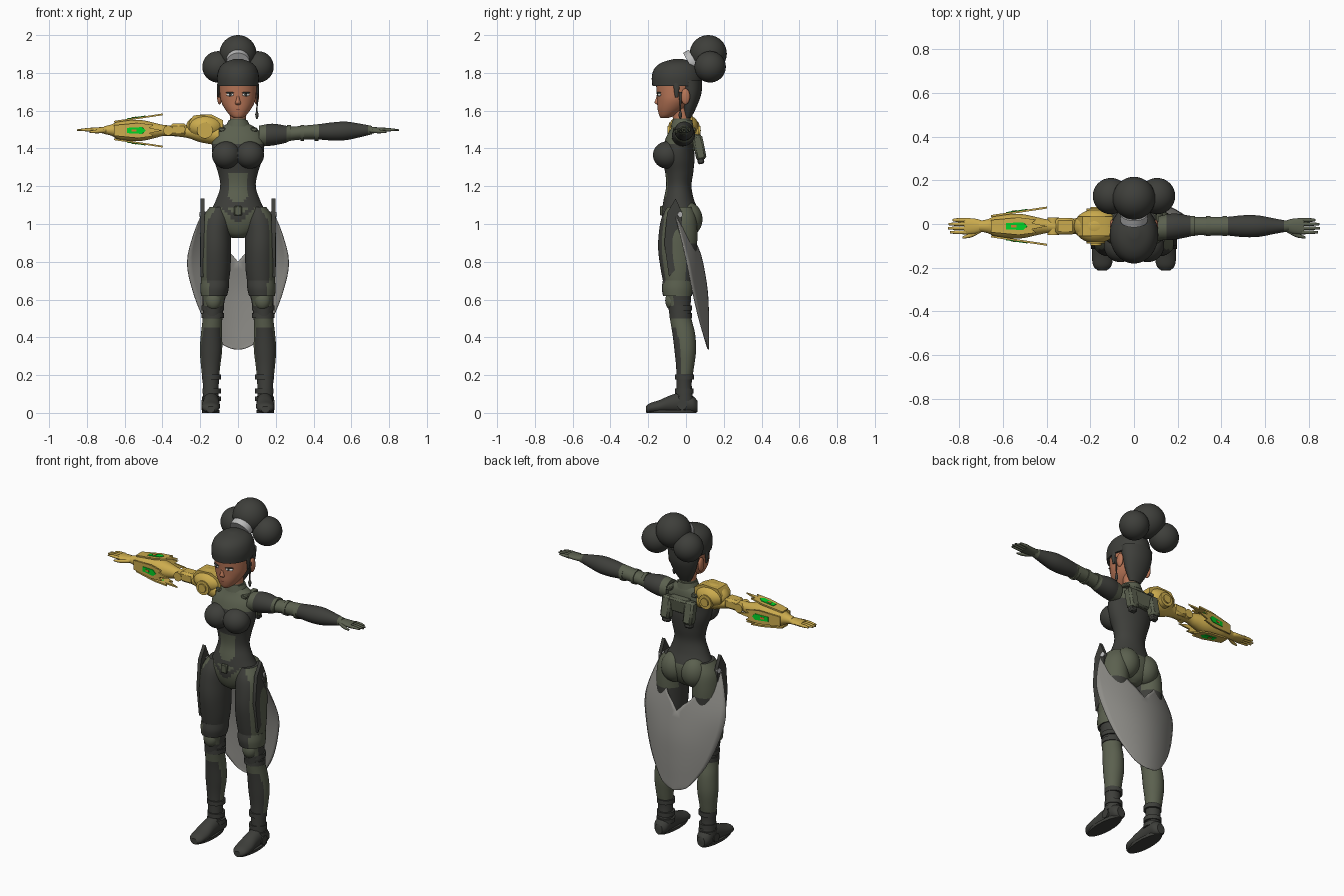
import bpy, bmesh, math
from mathutils import Matrix, Vector

cube = bpy.data.objects.get("Cube")
if cube:
    bpy.data.objects.remove(cube)


def paint(name, r, g, b):
    m = bpy.data.materials.new(name)
    m.use_nodes = True
    m.diffuse_color = (r, g, b, 1)
    m.node_tree.nodes["Principled BSDF"].inputs["Base Color"].default_value = (r, g, b, 1)
    return m


DARK = paint("charcoal", .048, .049, .043)
OLIVE = paint("olive grey", .105, .118, .078)
GOLD = paint("gold", .6, .41, .075)
SKIN = paint("brown skin", .48, .18, .095)
GREEN = paint("glow green", 0, .65, .02)
CLOTH = paint("cloth grey", .27, .265, .245)
SILVER = paint("silver", .5, .5, .5)
LIP = paint("lip brown", .24, .07, .045)
WHITE = paint("eye white", .75, .75, .72)
ORANGE = paint("orange", .7, .2, .03)


def finish(bm, name, mats, rule=None, mirror=False, matrix=None):
    """Turn a bmesh into a smooth-shaded object, coloured by a rule on centre and normal."""
    if matrix:
        bm.transform(matrix)
    bmesh.ops.recalc_face_normals(bm, faces=bm.faces)
    bm.normal_update()
    for f in bm.faces:
        f.smooth = True
        if rule:
            f.material_index = int(bool(rule(f.calc_center_median(), f.normal)))
    me = bpy.data.meshes.new(name)
    bm.to_mesh(me)
    bm.free()
    me.set_sharp_from_angle(angle=math.radians(40))
    for m in mats:
        me.materials.append(m)
    ob = bpy.data.objects.new(name, me)
    bpy.context.scene.collection.objects.link(ob)
    if mirror:
        ob.modifiers.new("mirror", "MIRROR")
    return ob


def flow(rings, steps):
    """Catmull-Rom interpolation between rings."""
    out = []
    for i in range(len(rings) - 1):
        a, b, c, d = (rings[min(max(k, 0), len(rings) - 1)] for k in range(i - 1, i + 3))
        for s in range(steps):
            t = s / steps
            out.append([q + t / 2 * (r - p + t * (2 * p - 5 * q + 4 * r - w + t * (3 * (q - r) + w - p)))
                        for p, q, r, w in zip(a, b, c, d)])
    return out + [rings[-1]]


def loft(name, axis, rings, *mats, rule=None, mirror=False, steps=5, n=32):
    """Skin elliptical rings (position, centre a, centre b, radius a, radius b) along an axis."""
    bm = bmesh.new()
    loops = []
    for t, a, b, ra, rb in flow(rings, steps):
        loop = []
        for k in range(n):
            ang = math.tau * k / n
            u, v = a + ra * math.cos(ang), b + rb * math.sin(ang)
            loop.append(bm.verts.new({"X": (t, u, v), "Y": (u, t, v), "Z": (u, v, t)}[axis]))
        loops.append(loop)
    for lo, hi in zip(loops, loops[1:]):
        for k in range(n):
            bm.faces.new((lo[k], lo[k - 1], hi[k - 1], hi[k]))
    bm.faces.new(loops[0])
    bm.faces.new(loops[-1])
    return finish(bm, name, mats, rule, mirror)


def ball(name, centre, radii, mat, mirror=False, turn=0):
    bm = bmesh.new()
    bmesh.ops.create_uvsphere(bm, u_segments=32, v_segments=20, radius=1)
    mtx = Matrix.Translation(centre) @ Matrix.Rotation(turn, 4, "Z") @ Matrix.Diagonal((*radii, 1))
    return finish(bm, name, [mat], mirror=mirror, matrix=mtx)


def disc(name, centre, direction, radius, depth, mat, mirror=False):
    bm = bmesh.new()
    bmesh.ops.create_cone(bm, cap_ends=True, segments=28, radius1=radius, radius2=radius, depth=depth)
    mtx = Matrix.Translation(centre) @ Vector(direction).to_track_quat("Z", "Y").to_matrix().to_4x4()
    return finish(bm, name, [mat], mirror=mirror, matrix=mtx)


def plate(name, points, depth, mat, matrix, mirror=False):
    """Flat outline extruded to a thin slab."""
    bm = bmesh.new()
    face = bm.faces.new([bm.verts.new((x, y, 0)) for x, y in points])
    new = bmesh.ops.extrude_face_region(bm, geom=[face])["geom"]
    bmesh.ops.translate(bm, vec=(0, 0, depth), verts=[v for v in new if isinstance(v, bmesh.types.BMVert)])
    return finish(bm, name, [mat], mirror=mirror, matrix=matrix)


def box(name, centre, size, mat, tilt=0, mirror=False):
    bm = bmesh.new()
    bmesh.ops.create_cube(bm, size=1)
    bm.transform(Matrix.Diagonal((*size, 1)))
    bmesh.ops.bevel(bm, geom=bm.edges[:], offset=min(size) * .2, segments=1, affect="EDGES")
    return finish(bm, name, [mat], mirror=mirror,
                  matrix=Matrix.Translation(centre) @ Matrix.Rotation(tilt, 4, "X"))


# Head and face
loft("face", "Z", [(1.56, 0, -.115, .018, .018), (1.575, 0, -.1, .042, .042), (1.61, 0, -.078, .07, .072),
                   (1.65, 0, -.063, .09, .089), (1.69, 0, -.055, .097, .1), (1.76, 0, -.05, .1, .11)], SKIN)
loft("nose", "Z", [(1.63, 0, -.14, .014, .01), (1.642, 0, -.148, .015, .018), (1.665, 0, -.145, .009, .014),
                   (1.695, 0, -.142, .006, .01)], SKIN, n=16)
ball("lips", (0, -.139, 1.607), (.02, .011, .009), LIP)
ball("eye", (.042, -.142, 1.685), (.021, .008, .009), WHITE, True, .4)
ball("iris", (.041, -.147, 1.685), (.008, .006, .008), DARK, True, .4)
ball("eyelid", (.043, -.144, 1.695), (.024, .009, .004), DARK, True, .4)
ball("ear", (.098, -.003, 1.675), (.013, .024, .042), SKIN, True)
loft("neck", "Z", [(1.49, 0, -.02, .055, .052), (1.54, 0, -.022, .044, .046), (1.64, 0, -.03, .045, .05)],
     OLIVE, SKIN, rule=lambda c, n: c.z > 1.55)

# Hair
loft("hair_cap", "Z", [(1.73, 0, -.048, .108, .13), (1.78, 0, -.048, .111, .133), (1.825, 0, -.046, .099, .12),
                       (1.855, 0, -.042, .07, .085), (1.873, 0, -.04, .02, .025)], DARK)
loft("nape_hair", "Z", [(1.56, 0, .008, .035, .018), (1.62, 0, .018, .068, .038), (1.69, 0, .025, .09, .056),
                        (1.76, 0, .02, .1, .066)], DARK)
ball("top_bun", (0, .118, 1.902), (.098, .098, .098), DARK)
ball("side_bun", (.106, .128, 1.832), (.083, .083, .083), DARK, True)
disc("hair_tie", (0, .03, 1.86), (0, .8, .45), .062, .035, SILVER)
loft("side_lock", "Z", [(1.67, .103, -.05, .004, .008), (1.71, .105, -.05, .007, .014),
                        (1.76, .102, -.05, .006, .02)], DARK, mirror=True, n=12)
loft("earring", "Z", [(1.555, .1, -.03, .004, .004), (1.58, .1, -.03, .009, .01), (1.605, .1, -.03, .004, .004),
                      (1.7, .104, -.03, .005, .008)], DARK, n=12)


# Torso
def torso_olive(c, n):
    w = abs(c.x)
    if c.z > 1.43:
        return True
    if n.y < 0 and 1.11 < c.z < 1.27:
        return w < .052 - max(0, 1.16 - c.z) * .5
    if n.y < 0:
        return c.z < 1.09 and abs(c.z - 1.02 - w * .9) > .018
    return c.z < 1.08


loft("torso", "Z", [(1.535, 0, -.02, .048, .048), (1.505, 0, -.02, .1, .06), (1.46, 0, -.03, .133, .075),
                    (1.4, 0, -.04, .138, .083), (1.34, 0, -.04, .128, .085), (1.27, 0, -.036, .105, .074),
                    (1.2, 0, -.038, .094, .067), (1.13, 0, -.038, .115, .08), (1.06, 0, -.03, .146, .098),
                    (1, 0, -.028, .145, .092), (.95, 0, -.03, .085, .07), (.925, 0, -.03, .03, .04)],
     DARK, OLIVE, rule=torso_olive, n=48)
ball("bust", (.062, -.1, 1.365), (.076, .075, .072), DARK, True)
ball("seat_muscle", (.066, .012, 1.025), (.076, .075, .09), OLIVE, True)
loft("collar", "Z", [(1.515, 0, -.02, .066, .06), (1.55, 0, -.02, .05, .052)], OLIVE)
box("belt_buckle", (0, -.128, 1.07), (.04, .02, .05), OLIVE)

# Back unit
box("back_block", (0, .055, 1.43), (.13, .05, .09), OLIVE, -.15)
box("back_thruster", (.075, .07, 1.405), (.06, .055, .13), OLIVE, .2, True)
box("thruster_nozzle", (.075, .078, 1.335), (.045, .035, .035), DARK, .2, True)
box("shoulder_strap", (.085, -.01, 1.5), (.035, .12, .02), OLIVE, 0, True)


# Legs
def leg_olive(c, n):
    if c.z > .66:
        return n.x > .1 and -.75 < n.y < .4 or (n.y > .4 and c.z > .9)
    if c.z > .57:
        return n.y < -.4
    if c.z > .5 or c.z < .2:
        return False
    return n.y > -.5 or c.z > .46


loft("leg", "Z", [(1.09, .105, -.035, .045, .065), (1.03, .113, -.038, .075, .092), (.95, .119, -.042, .081, .102),
                  (.86, .119, -.045, .082, .102), (.75, .12, -.042, .079, .09), (.65, .124, -.04, .067, .072),
                  (.58, .13, -.036, .057, .061), (.5, .135, -.028, .052, .057), (.42, .14, -.012, .056, .06),
                  (.33, .143, -.004, .059, .057), (.24, .145, -.005, .05, .047), (.15, .144, -.01, .042, .04),
                  (.04, .143, -.005, .042, .048)], DARK, OLIVE, rule=leg_olive, mirror=True, n=40)
loft("thigh_cuff", "Z", [(.62, .127, -.045, .069, .077), (.66, .124, -.045, .075, .083),
                         (.7, .122, -.042, .074, .081)], DARK, OLIVE, mirror=True,
     rule=lambda c, n: n.x > .5)
ball("knee_cap", (.13, -.075, .595), (.042, .035, .05), OLIVE, True)
for z, r in ((.555, .06), (.515, .059), (.19, .05), (.115, .049), (.075, .051)):
    loft("leg_band", "Z", [(z - .013, .14 if z < .3 else .133, -.028 if z > .3 else -.008, r, r),
                           (z + .013, .14 if z < .3 else .133, -.028 if z > .3 else -.008, r, r)],
         DARK, mirror=True, steps=1)
loft("foot", "Y", [(-.212, .145, .018, .022, .017), (-.19, .145, .026, .042, .026), (-.14, .144, .034, .049, .034),
                   (-.08, .143, .047, .045, .047), (-.02, .142, .054, .044, .054), (.035, .142, .045, .043, .045),
                   (.06, .142, .035, .025, .03)], DARK, mirror=True)
loft("sole", "Z", [(0, .144, -.077, .046, .132), (.016, .144, -.077, .047, .135)], DARK, mirror=True, steps=1)
disc("ankle_disc", (.185, -.02, .042), (1, 0, 0), .026, .014, DARK, True)

# Hip guards
side = Matrix(((0, 0, 1, .178), (1, 0, 0, 0), (0, 1, 0, 0), (0, 0, 0, 1)))
plate("hip_guard", [(-.09, .72), (-.115, .9), (-.1, 1.06), (-.055, 1.135), (-.02, 1.06), (-.02, .8)],
      .02, DARK, side, True)
disc("cloth_clip", (.187, -.035, 1.05), (1, .3, 0), .014, .03, SILVER, True)

# Rear cloth: each half runs from the sagging upper edge to the outer edge
bm = bmesh.new()
rows = flow([(1.065, .187, -.06, .03), (.95, .235, -.03, .055), (.8, .27, .005, .09), (.65, .242, .035, .115),
             (.5, .183, .07, .122), (.38, .1, .105, .122), (.345, .05, .115, .122), (.335, .012, .12, .122)], 4)
grid = []
for z, w, edge, mid in rows:
    inner = .172 * math.sqrt(max(0, z - .83) / .235)
    line = []
    for k in range(11):
        x = inner + (w - inner) * k / 10
        line.append(bm.verts.new((x, edge + (mid - edge) * (1 - (x / w) ** 2), z)))
    grid.append(line)
for lo, hi in zip(grid, grid[1:]):
    for k in range(10):
        bm.faces.new((lo[k], lo[k + 1], hi[k + 1], hi[k]))
cloth = finish(bm, "rear_cloth", [CLOTH], mirror=True)
cloth.modifiers.new("thickness", "SOLIDIFY").thickness = .005


# Hands, shared by both arms
def hand(side_name, s, mat):
    loft(side_name + "_palm", "X", [(s * .69, -.01, 1.497, .023, .02), (s * .725, -.01, 1.497, .034, .016),
                                    (s * .78, -.01, 1.498, .038, .012)], mat, n=20)
    for k, tip in enumerate((.842, .853, .85, .832)):
        y = -.038 + k * .0187
        loft(side_name + "_finger", "X", [(s * .77, y, 1.498, .009, .01), (s * .81, y, 1.499, .0085, .008),
                                          (s * tip, y, 1.497, .005, .004)], mat, n=12)
    loft(side_name + "_thumb", "X", [(s * .7, -.028, 1.494, .01, .01), (s * .745, -.05, 1.49, .011, .01),
                                     (s * .785, -.062, 1.488, .005, .005)], mat, n=12)


hand("left", 1, OLIVE)
hand("right", -1, GOLD)

# Left arm, dressed in the suit
loft("left_arm", "X", [(.11, -.02, 1.465, .055, .055), (.18, -.012, 1.473, .06, .058), (.25, -.01, 1.475, .049, .046),
                       (.28, -.01, 1.478, .042, .037), (.36, -.01, 1.485, .042, .037), (.43, -.01, 1.488, .043, .041),
                       (.5, -.01, 1.49, .05, .048), (.57, -.01, 1.493, .049, .049), (.64, -.01, 1.495, .036, .037),
                       (.71, -.01, 1.497, .023, .022)], DARK, OLIVE,
     rule=lambda c, n: c.x < .15 or .255 < c.x < .43 or c.x > .68)
for x in (.27, .34, .415):
    loft("left_arm_band", "X", [(x - .01, -.01, 1.482, .046, .042), (x + .01, -.01, 1.482, .046, .042)],
         OLIVE, steps=1)

# Right arm, golden machine
loft("right_arm", "X", [(-.1, -.015, 1.47, .06, .055), (-.2, -.01, 1.485, .056, .052), (-.27, -.01, 1.49, .036, .034),
                        (-.38, -.01, 1.495, .03, .028), (-.44, -.01, 1.495, .04, .04), (-.52, -.01, 1.495, .056, .056),
                        (-.62, -.01, 1.495, .052, .052), (-.67, -.01, 1.497, .032, .03), (-.71, -.01, 1.497, .024, .02)],
     GOLD)
ball("right_pauldron", (-.175, -.01, 1.515), (.1, .078, .066), GOLD)
plate("pauldron_ridge", [(-.26, 1.54), (-.235, 1.575), (-.14, 1.58), (-.08, 1.55), (-.08, 1.5), (-.26, 1.5)],
      .09, GOLD, Matrix.Translation((0, .035, 0)) @ Matrix.Rotation(math.pi / 2, 4, "X"))
disc("shoulder_disc", (-.175, -.01, 1.495), (0, 1, 0), .042, .16, GOLD)
disc("shoulder_hub", (-.175, -.01, 1.495), (0, 1, 0), .025, .175, GOLD)
box("upper_arm_plate", (-.315, -.01, 1.5), (.09, .075, .062), GOLD)
disc("elbow_joint", (-.37, -.01, 1.495), (0, 1, 0), .026, .08, GOLD)

# Four flared shells with glowing panels around the gauntlet
for k in range(4):
    place = (Matrix.Translation((-.655, -.01, 1.495)) @ Matrix.Rotation(k * math.pi / 2, 4, "X")
             @ Matrix.Translation((0, 0, .042)) @ Matrix.Rotation(-.15, 4, "Y"))
    plate("gauntlet_shell", [(0, -.028), (.13, -.04), (.21, -.03), (.19, -.014), (.26, 0),
                             (.19, .014), (.21, .03), (.13, .04), (0, .028)], .009, GOLD, place)
    plate("glow_panel", [(.07, -.014), (.15, -.018), (.17, 0), (.15, .018), (.07, .014)], .012, GREEN, place)
    plate("panel_light", [(.095, -.006), (.12, -.006), (.12, .006), (.095, .006)], .014, ORANGE, place)
